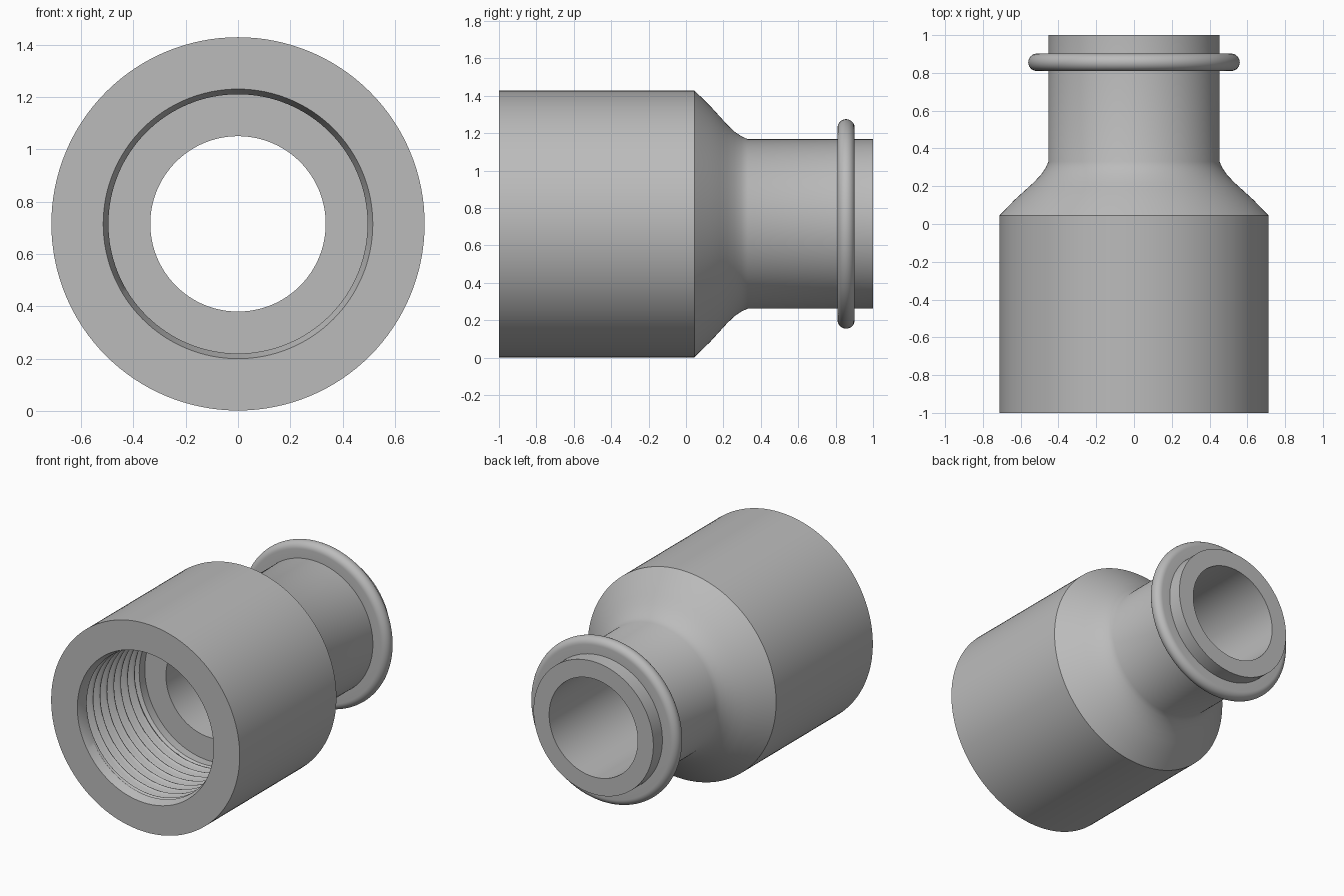
import bpy, bmesh, math

cube = bpy.data.objects.get("Cube")
if cube:
    bpy.data.objects.remove(cube, do_unlink=True)

SEGMENTS = 128
AXIS_Z = 0.715
TAU = 2 * math.pi

steel = bpy.data.materials.new("grey_steel")
steel.use_nodes = True
GREY = (0.5, 0.5, 0.5, 1)
steel.diffuse_color = GREY
steel.node_tree.nodes["Principled BSDF"].inputs["Base Color"].default_value = GREY


def revolve(name, rows):
    """Spin a closed loop of (y, radius) rows; a radius may be a function of angle."""
    bm = bmesh.new()
    rings = []
    for y, radius in rows:
        ring = []
        for i in range(SEGMENTS):
            a = TAU * i / SEGMENTS
            r = radius(a) if callable(radius) else radius
            ring.append(bm.verts.new((r * math.cos(a), y, AXIS_Z + r * math.sin(a))))
        rings.append(ring)
    for k, ring in enumerate(rings):
        after = rings[(k + 1) % len(rings)]
        for i in range(SEGMENTS):
            j = (i + 1) % SEGMENTS
            bm.faces.new((ring[i], ring[j], after[j], after[i]))
    bmesh.ops.recalc_face_normals(bm, faces=bm.faces)
    mesh = bpy.data.meshes.new(name)
    bm.to_mesh(mesh)
    bm.free()
    mesh.materials.append(steel)
    obj = bpy.data.objects.new(name, mesh)
    bpy.context.collection.objects.link(obj)
    bpy.ops.object.select_all(action="DESELECT")
    obj.select_set(True)
    bpy.context.view_layer.objects.active = obj
    bpy.ops.object.shade_smooth_by_angle(angle=math.radians(32))
    return obj


# Helical internal thread, fading out at both ends
CREST, DEPTH, PITCH = 0.495, 0.042, 0.0745
START, END, STEPS = -0.94, -0.36, 128


def thread_row(y):
    fade = min(1, (y - START) / 0.03, (END - y) / 0.03)

    def radius(a):
        wave = 0.5 - 0.5 * math.cos(TAU * y / PITCH - a)
        return CREST + DEPTH * max(0, fade) * wave
    return (y, radius)


thread = [thread_row(START + (END - START) * i / STEPS) for i in range(STEPS + 1)]

# Socket, flared shoulder and pipe end, then back through the bore
outside = [(-1, 0.713), (0.045, 0.713), (0.13, 0.63), (0.18, 0.575), (0.22, 0.531),
           (0.26, 0.493), (0.295, 0.469), (0.33, 0.453), (1, 0.453)]
bore = [(1, 0.335), (-0.3, 0.335), (-0.3, CREST)]
mouth = [(-1, 0.515)]
revolve("fitting_body", outside + bore + thread[::-1] + mouth)

# Rounded bead around the pipe end
BEAD_Y, HALF, TIP = 0.856, 0.046, 0.514
bead = [(BEAD_Y - HALF, 0.445)]
for i in range(17):
    a = math.pi * i / 16
    bead.append((BEAD_Y - HALF * math.cos(a), TIP + HALF * math.sin(a)))
bead.append((BEAD_Y + HALF, 0.445))
revolve("sealing_bead", bead)
